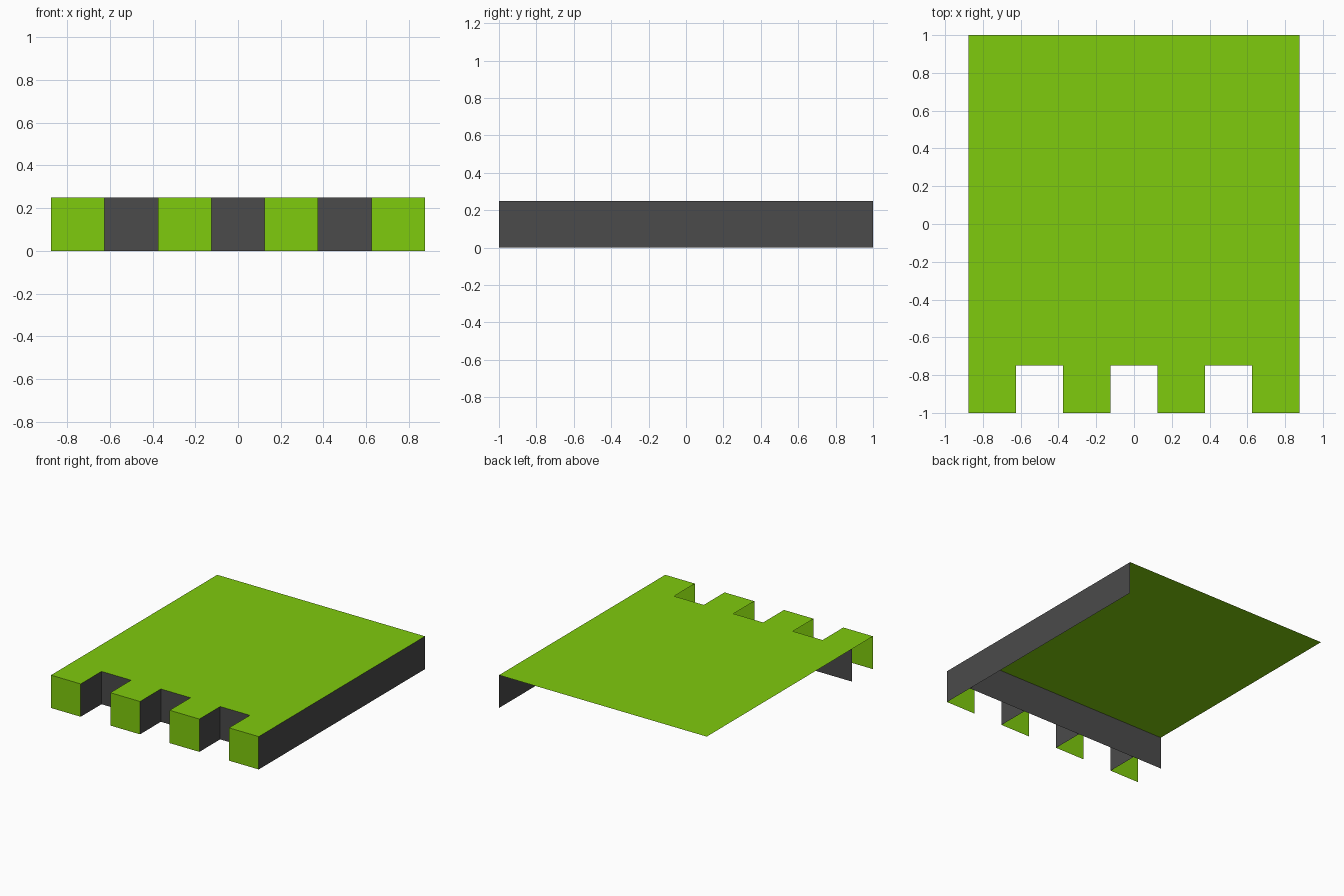
import bpy
from mathutils import Vector

cube = bpy.data.objects.get("Cube")
if cube:
    bpy.data.objects.remove(cube, do_unlink=True)

W, H = 0.875, 0.25          # half width, height
FRONT, STEP, BACK = -1.0, -0.75, 1.0


def material(name, colour):
    m = bpy.data.materials.new(name)
    m.use_nodes = True
    m.diffuse_color = colour
    m.node_tree.nodes["Principled BSDF"].inputs["Base Color"].default_value = colour
    return m


green = material("bright green", (0.212, 0.597, 0.004, 1))
grey = material("dark grey", (0.069, 0.069, 0.069, 1))


def panel(origin, u, v):
    """Corners of a flat rectangle spanned by u and v, facing u x v."""
    o, u, v = Vector(origin), Vector(u), Vector(v)
    return [o, o + u, o + u + v, o + v]


def build(name, panels):
    """Make one object from (corners, material index) panels."""
    verts = [p for corners, _ in panels for p in corners]
    faces = [range(4 * i, 4 * i + 4) for i in range(len(panels))]
    mesh = bpy.data.meshes.new(name)
    mesh.from_pydata(verts, [], [tuple(f) for f in faces])
    mesh.materials.append(green)
    mesh.materials.append(grey)
    for poly, (_, index) in zip(mesh.polygons, panels):
        poly.material_index = index
    obj = bpy.data.objects.new(name, mesh)
    bpy.context.collection.objects.link(obj)
    return obj


up = (0, 0, H)

# Top deck, left wall and the wall behind the teeth
build("top_deck", [(panel((-W, STEP, H), (2 * W, 0, 0), (0, BACK - STEP, 0)), 0)])
build("left_wall", [(panel((W, FRONT, 0), (0, BACK - FRONT, 0), up), 1)])
build("recess_wall", [(panel((-W, STEP, 0), (2 * W, 0, 0), up), 1)])

# Four front teeth: green top and front, grey left side
size = 0.25
for i in range(4):
    x = -W + 2 * size * i
    parts = [
        (panel((x, FRONT, H), (size, 0, 0), (0, size, 0)), 0),
        (panel((x, FRONT, 0), (size, 0, 0), up), 0),
    ]
    if i < 3:               # the left wall already closes the last tooth
        parts.append((panel((x + size, FRONT, 0), (0, size, 0), up), 1))
    build(f"front_tooth_{i + 1}", parts)
